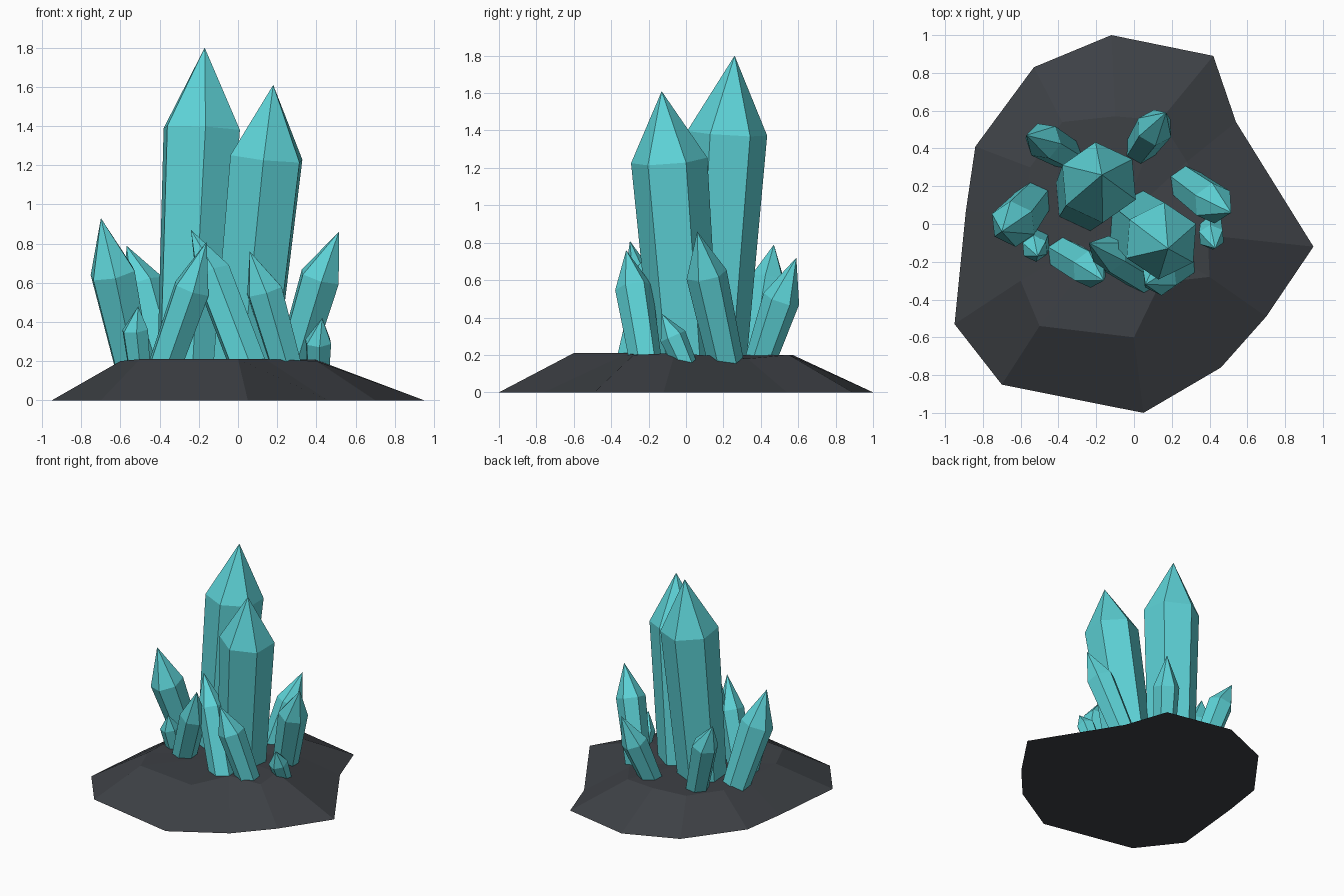
import bpy, bmesh, math
from mathutils import Vector

cube = bpy.data.objects.get("Cube")
if cube:
    bpy.data.objects.remove(cube)


def material(name, rgb):
    m = bpy.data.materials.new(name)
    m.use_nodes = True
    m.diffuse_color = (*rgb, 1)
    bsdf = m.node_tree.nodes["Principled BSDF"]
    bsdf.inputs["Base Color"].default_value = (*rgb, 1)
    bsdf.inputs["Roughness"].default_value = 0.6
    return m


teal = material("teal_crystal", (0.11, 0.65, 0.68))
slate = material("dark_slate", (0.047, 0.052, 0.06))


def finish(bm, name, mat):
    bmesh.ops.recalc_face_normals(bm, faces=bm.faces[:])
    mesh = bpy.data.meshes.new(name)
    bm.to_mesh(mesh)
    bm.free()
    mesh.materials.append(mat)
    obj = bpy.data.objects.new(name, mesh)
    bpy.context.collection.objects.link(obj)
    return obj


def bridge(bm, lower, upper):
    """Join two rings of equal length with quads."""
    n = len(lower)
    for i in range(n):
        j = (i + 1) % n
        bm.faces.new((lower[i], lower[j], upper[j], upper[i]))


def fan(bm, ring, apex):
    for i in range(len(ring)):
        bm.faces.new((ring[i], ring[(i + 1) % len(ring)], apex))


def crystal(name, base, shoulder, tip, r_base, r_shoulder, turn=5):
    """Six-sided leaning shaft with a pointed cap."""
    base, shoulder, tip = Vector(base), Vector(shoulder), Vector(tip)
    tilt = Vector((0, 0, 1)).rotation_difference(shoulder - base)
    bm = bmesh.new()
    rings = []
    for centre, radius in ((base, r_base), (shoulder, r_shoulder)):
        ring = []
        for k in range(6):
            a = math.radians(turn + 30 + 60 * k)
            spoke = Vector((math.cos(a), math.sin(a), 0)) * radius
            ring.append(bm.verts.new(centre + tilt @ spoke))
        rings.append(ring)
    bm.faces.new(rings[0])
    bridge(bm, *rings)
    fan(bm, rings[1], bm.verts.new(tip))
    return finish(bm, name, teal)


# Rock mound: irregular ground outline paired with a raised rim
outline = [(-0.12, 1), (0.42, 0.89), (0.54, 0.54), (0.95, -0.12),
           (0.7, -0.49), (0.46, -0.76), (0.05, -1), (-0.7, -0.85),
           (-0.95, -0.53), (-0.89, 0.07), (-0.84, 0.41), (-0.53, 0.83)]
rim = [(-0.1, 0.57, 0.2), (0.14, 0.55, 0.2), (0.28, 0.33, 0.18), (0.39, -0.06, 0.21),
       (0.4, -0.28, 0.2), (0.14, -0.31, 0.21), (0, -0.6, 0.21), (-0.5, -0.54, 0.21),
       (-0.6, -0.3, 0.2), (-0.58, 0.05, 0.2), (-0.55, 0.3, 0.2), (-0.38, 0.54, 0.2)]
bm = bmesh.new()
ground = [bm.verts.new((x, y, 0)) for x, y in outline]
crest = [bm.verts.new(p) for p in rim]
bm.faces.new(ground)
bridge(bm, ground, crest)
fan(bm, crest, bm.verts.new((-0.08, 0, 0.2)))
finish(bm, "rock_base", slate)

# Two main crystals
crystal("tall_crystal", (-0.25, 0.14, 0.12), (-0.185, 0.22, 1.385),
        (-0.17, 0.26, 1.8), 0.18, 0.215)
crystal("second_crystal", (0.03, 0, 0.12), (0.145, -0.09, 1.24),
        (0.18, -0.13, 1.61), 0.18, 0.205, -4)

# Small crystals leaning outwards around them
crystal("right_side_crystal", (-0.53, 0.13, 0.14), (-0.64, 0, 0.65),
        (-0.7, -0.04, 0.93), 0.1, 0.125)
crystal("back_right_crystal", (-0.34, 0.36, 0.12), (-0.48, 0.44, 0.6),
        (-0.57, 0.47, 0.79), 0.085, 0.1, 20)
crystal("back_left_crystal", (0.02, 0.38, 0.12), (0.11, 0.51, 0.5),
        (0.17, 0.59, 0.72), 0.08, 0.1, 0)
crystal("left_side_crystal", (0.27, 0.22, 0.13), (0.42, 0.11, 0.63),
        (0.515, 0.06, 0.86), 0.095, 0.11)
crystal("left_shard", (0.41, 0.01, 0.12), (0.41, -0.07, 0.3),
        (0.43, -0.13, 0.42), 0.06, 0.072)
crystal("front_left_crystal", (0.26, -0.21, 0.13), (0.135, -0.28, 0.56),
        (0.06, -0.32, 0.76), 0.085, 0.1)
crystal("front_right_crystal", (-0.39, -0.15, 0.13), (-0.235, -0.24, 0.57),
        (-0.16, -0.3, 0.81), 0.09, 0.1)
crystal("front_middle_crystal", (0.07, -0.28, 0.13), (-0.13, -0.16, 0.65),
        (-0.24, -0.1, 0.87), 0.1, 0.1)
crystal("right_shard", (-0.5, -0.08, 0.13), (-0.525, -0.13, 0.36),
        (-0.51, -0.17, 0.48), 0.06, 0.072)
